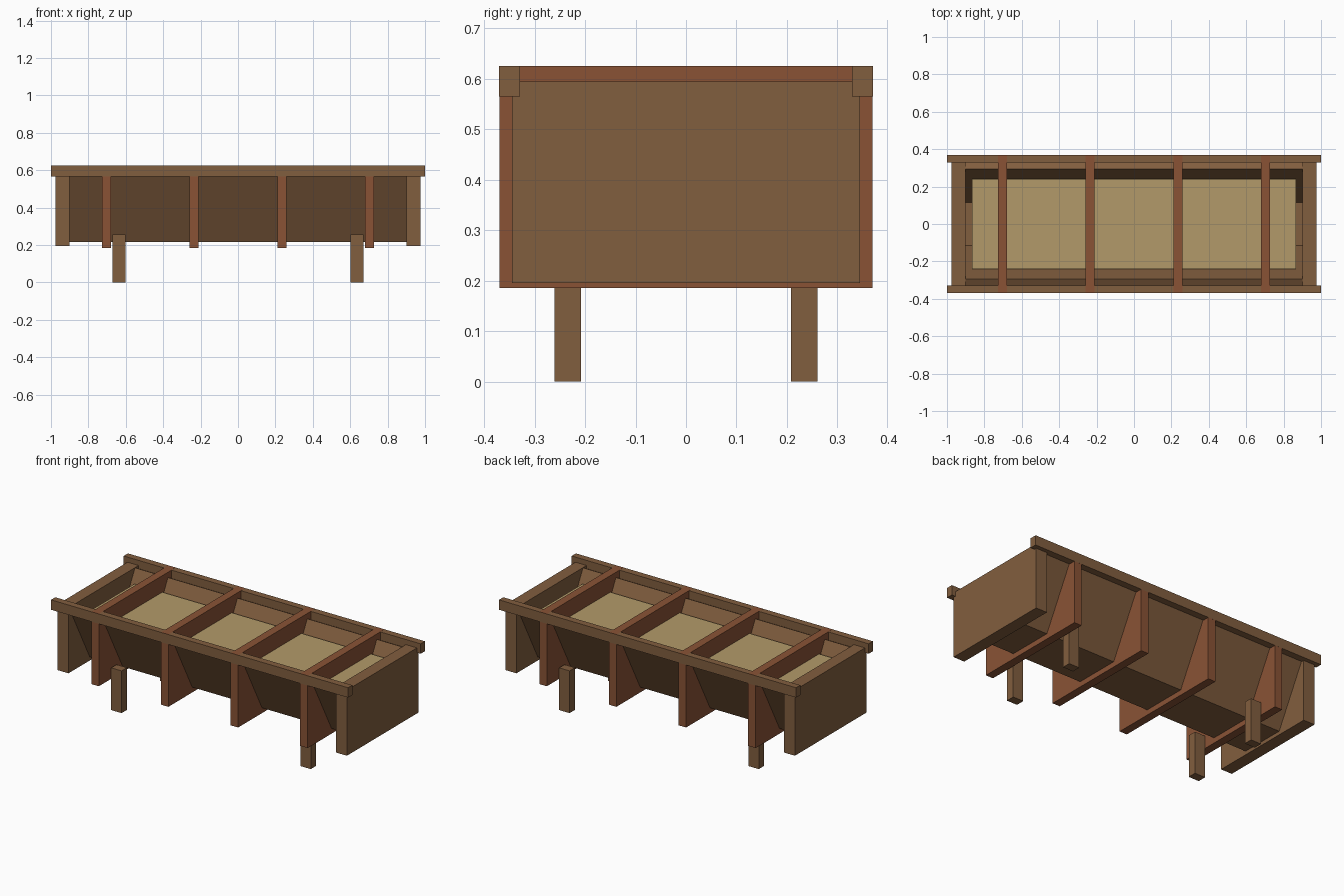
import bpy
from math import atan2, cos, sin
from mathutils import Vector

if "Cube" in bpy.data.objects:
    bpy.data.objects.remove(bpy.data.objects["Cube"])


def material(name, rgb):
    m = bpy.data.materials.new(name)
    m.diffuse_color = (*rgb, 1)
    m.use_nodes = True
    m.node_tree.nodes["Principled BSDF"].inputs["Base Color"].default_value = m.diffuse_color
    return m


WOOD = material("wood", (0.222, 0.112, 0.049))
RED = material("red_wood", (0.252, 0.086, 0.036))
FEED = material("feed", (0.448, 0.324, 0.142))


def box(name, lo, hi, mat, tilt=0.0):
    """Box spanning lo..hi, optionally tilted about its own x axis."""
    lo, hi = Vector(lo), Vector(hi)
    bpy.ops.mesh.primitive_cube_add(size=1, location=(lo + hi) / 2, rotation=(tilt, 0, 0))
    ob = bpy.context.object
    ob.name = name
    ob.scale = hi - lo
    ob.data.materials.append(mat)
    return ob


# Sloped trough sides: inner top edge at (0.295, 0.593), leaning outward
lean = atan2(1, 1.88)
length, thick = 0.405, 0.04
along = Vector((0, sin(lean), cos(lean)))
outward = Vector((0, cos(lean), -sin(lean)))
centre = Vector((0, 0.295, 0.593)) - along * length / 2 + outward * thick / 2
for side, s in (("front", -1), ("back", 1)):
    c = Vector((0, s * centre.y, centre.z))
    half = Vector((0.9, thick / 2, length / 2))
    box(side + "_sloped_side", c - half, c + half, WOOD, -s * lean)

    # Top rail along each long side
    y0, y1 = sorted((s * 0.329, s * 0.37))
    box(side + "_top_rail", (-1, y0, 0.565), (1, y1, 0.625), WOOD)

# Trough floor and the feed lying inside
box("trough_floor", (-0.9, -0.14, 0.217), (0.9, 0.14, 0.255), WOOD)
box("feed", (-0.865, -0.24, 0.485), (0.865, 0.24, 0.525), FEED)

# End boards
for side, s in (("left", -1), ("right", 1)):
    x0, x1 = sorted((s * 0.9, s * 0.975))
    box(side + "_end_board", (x0, -0.345, 0.195), (x1, 0.345, 0.594), WOOD)

# Cross ribs
for i, x in enumerate((-0.703, -0.235, 0.235, 0.703)):
    box(f"rib_{i + 1}", (x - 0.025, -0.3698, 0.185), (x + 0.025, 0.3698, 0.6252), RED)

# Legs
for sx in (-1, 1):
    for sy in (-1, 1):
        x, y = sx * 0.637, sy * 0.234
        name = ("front" if sy < 0 else "back") + ("_left" if sx < 0 else "_right") + "_leg"
        box(name, (x - 0.035, y - 0.026, 0), (x + 0.035, y + 0.026, 0.257), WOOD)
